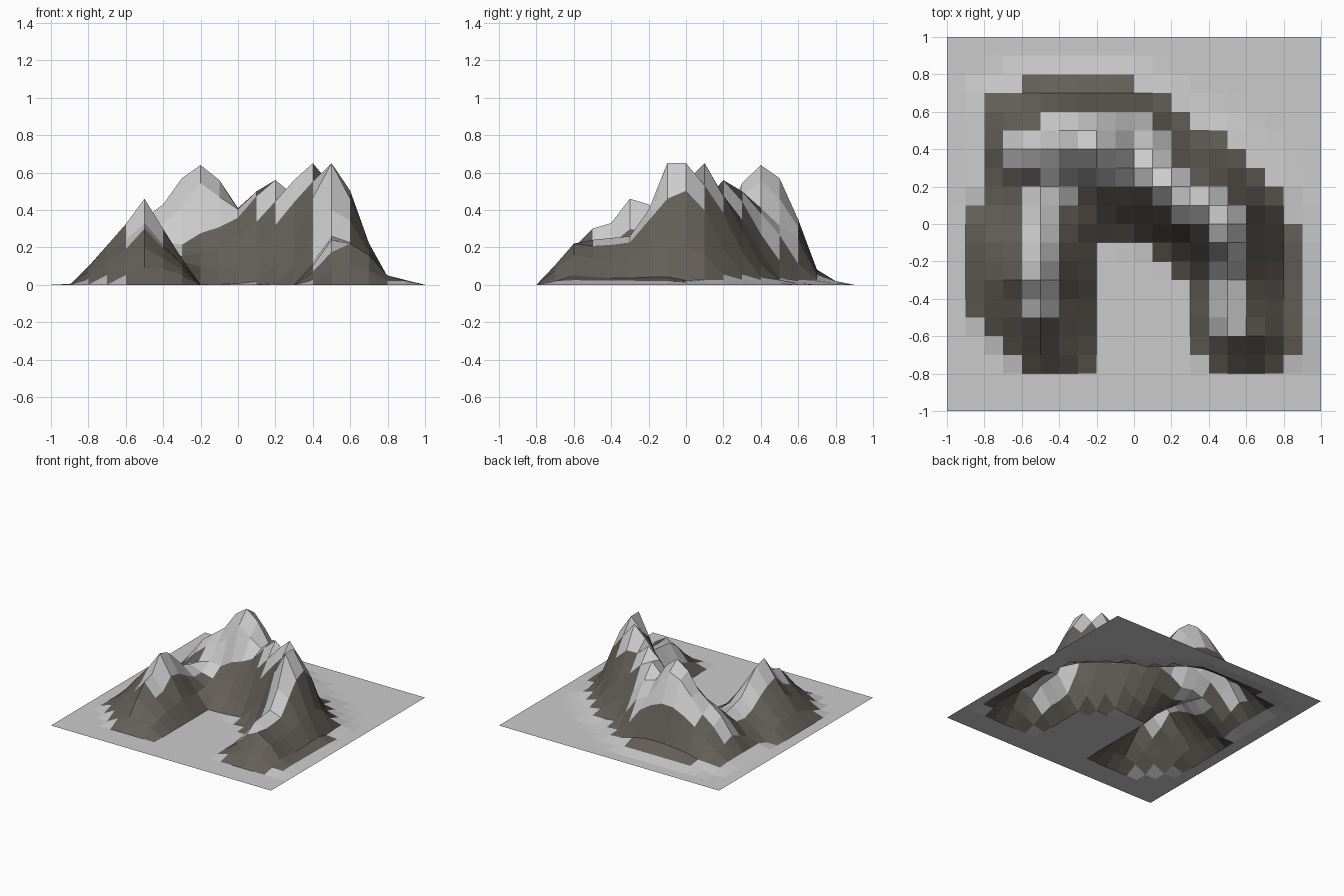
import bpy, bmesh, random
from mathutils import Vector

if "Cube" in bpy.data.objects:
    bpy.data.objects.remove(bpy.data.objects["Cube"])

random.seed(4)

# Crest lines: x, y, height, half width of the pale cap
MAIN = [(-.5, -.6, .20, .03), (-.5, -.5, .30, .06), (-.5, -.4, .33, .1), (-.5, -.3, .46, .1),
        (-.5, -.2, .43, .1), (-.5, 0, .25, .1), (-.5, .1, .22, .1), (-.4, .2, .23, .1),
        (-.4, .4, .43, .18), (-.3, .4, .57, .18), (-.2, .4, .64, .18), (-.1, .4, .56, .18),
        (0, .4, .41, .18), (.1, .3, .50, .12),
        (.2, .2, .56, .1), (.3, .1, .56, .1), (.4, .1, .65, .1), (.5, 0, .65, .1),
        (.5, -.1, .65, .1), (.5, -.2, .40, .1), (.5, -.3, .26, .1), (.5, -.5, .24, .1),
        (.6, -.6, .22, .03)]
BACK_SPUR = [(-.4, .5, .42, .12), (-.3, .5, .53, .1), (-.2, .5, .57, .1), (-.1, .5, .46, .12)]
WEST_SPUR = [(-.6, .4, .28, .12), (-.4, .4, .43, .12)]

# Outline of the foot of the slopes
FOOT = [(-.6, .76), (0, .76), (.2, .66), (.3, .55), (.5, .48), (.6, .38), (.8, .18), (.83, 0),
        (.86, -.1), (.88, -.65), (.8, -.79), (.43, -.79), (.32, -.7), (.32, -.33), (.1, -.13),
        (-.2, -.1), (-.2, -.7), (-.3, -.79), (-.57, -.79), (-.78, -.6), (-.9, -.38), (-.9, 0),
        (-.8, .1), (-.8, .66)]


def nearest(p, a, b):
    """Distance from p to segment ab, and position along it."""
    a, b = Vector(a[:2]), Vector(b[:2])
    k = max(0, min(1, (p - a).dot(b - a) / (b - a).length_squared))
    return (p - a.lerp(b, k)).length, k


def crest(p):
    """Distance to the crest, blended crest height, cap half width."""
    best, cap, total, weight = 9, 0, 0, 0
    for line in (MAIN, BACK_SPUR, WEST_SPUR):
        for a, b in zip(line, line[1:]):
            d, k = nearest(p, a, b)
            w = 1 / (d + .004) ** 4
            total += w * (a[2] + (b[2] - a[2]) * k)
            weight += w
            if d < best:
                best, cap = d, a[3] + (b[3] - a[3]) * k
    return best, total / weight, cap


def foot(p):
    """Signed distance to the foot outline, positive inside."""
    inside, dist = False, 9
    for a, b in zip(FOOT, FOOT[1:] + FOOT[:1]):
        dist = min(dist, nearest(p, a, b)[0])
        if (a[1] > p.y) != (b[1] > p.y):
            if p.x < a[0] + (p.y - a[1]) / (b[1] - a[1]) * (b[0] - a[0]):
                inside = not inside
    return dist if inside else -dist


def height(p):
    s = foot(p)
    # Low skirt of rubble along the back and right
    skirt = .03 * max(0, 1 - abs(s) / .12) if p.y > .15 or p.x > .75 else 0
    if s <= 0:
        return skirt if p.y > -.75 and max(abs(p.x), abs(p.y)) < .95 else 0
    d, h, _ = crest(p)
    t = s / (s + d)
    # Straight slopes on the west arm, bell-shaped ones elsewhere
    bell = 0 if p.x < -.15 and p.y < .15 else .85
    t += bell * (t * t * (3 - 2 * t) - t)
    rough = 1 if d < .02 else random.uniform(.92, 1.03)
    return max(h * t * rough, skirt)


# Rock colour for the slopes
rock = bpy.data.materials.new("rock")
rock.diffuse_color = (.125, .113, .097, 1)
rock.use_nodes = True
rock.node_tree.nodes["Principled BSDF"].inputs["Base Color"].default_value = rock.diffuse_color
pale = bpy.data.materials.new("pale_stone")
pale.diffuse_color = (.8, .8, .8, 1)
pale.use_nodes = True
pale.node_tree.nodes["Principled BSDF"].inputs["Base Color"].default_value = pale.diffuse_color

# Mountain range raised from a flat grid
bm = bmesh.new()
bmesh.ops.create_grid(bm, x_segments=20, y_segments=20, size=1)
for v in bm.verts:
    v.co.z = height(v.co.xy)

# Start each quad at its next corner so it folds along the other diagonal
for f in list(bm.faces):
    corners = list(f.verts)
    bm.faces.remove(f)
    f = bm.faces.new(corners[1:] + corners[:1])
    c = f.calc_center_median().xy
    d, _, cap = crest(c)
    f.material_index = 1 if foot(c) > -.005 and d > cap else 0

mesh = bpy.data.meshes.new("mountain_range")
bm.to_mesh(mesh)
bm.free()
mesh.materials.append(pale)
mesh.materials.append(rock)
bpy.context.collection.objects.link(bpy.data.objects.new("mountain_range", mesh))
